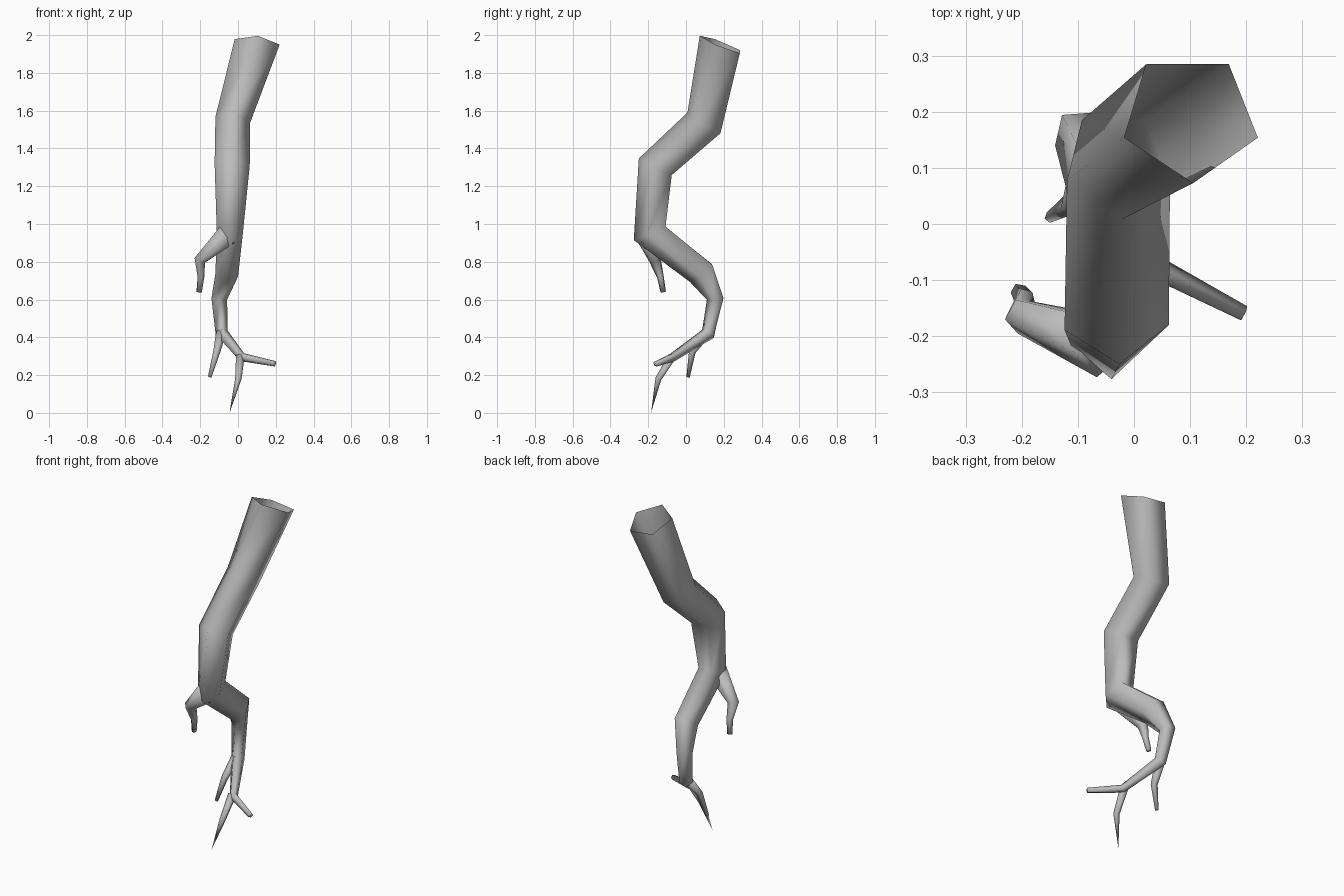
import bpy, bmesh, math
from mathutils import Vector

SIDES = 5

if "Cube" in bpy.data.objects:
    bpy.data.objects.remove(bpy.data.objects["Cube"], do_unlink=True)

# One plain grey for the whole root
grey = bpy.data.materials.new("root grey")
grey.use_nodes = True
grey.diffuse_color = (0.5, 0.5, 0.5, 1)
grey.node_tree.nodes["Principled BSDF"].inputs["Base Color"].default_value = (0.5, 0.5, 0.5, 1)


def tube(name, path, start=None, open_top=False, pointed=False):
    """Five-sided tube; each path entry is x, y, z, side radius, front radius."""
    centres = [Vector(p[:3]) for p in path]
    bm = bmesh.new()
    rings = []
    front = Vector((0, -1, 0))
    for i, (c, p) in enumerate(zip(centres, path)):
        steps = []
        if i > 0:
            steps.append((c - centres[i - 1]).normalized())
        if i < len(path) - 1:
            steps.append((centres[i + 1] - c).normalized())
        along = sum(steps, Vector()).normalized()
        if i == 0 and start:
            along = Vector(start).normalized()
        # carry the front direction from ring to ring so the tube does not twist
        front = (front - along * front.dot(along)).normalized()
        side = along.cross(front)
        ring = []
        for k in range(SIDES):
            a = math.tau * k / SIDES
            ring.append(bm.verts.new(c + front * math.cos(a) * p[4] + side * math.sin(a) * p[3]))
        rings.append(ring)
    for lower, upper in zip(rings, rings[1:]):
        for k in range(SIDES):
            n = (k + 1) % SIDES
            bm.faces.new((lower[k], lower[n], upper[n], upper[k]))
    if not open_top:
        bm.faces.new(rings[0])
    if pointed:
        bmesh.ops.pointmerge(bm, verts=rings[-1], merge_co=centres[-1])
    else:
        bm.faces.new(rings[-1])
    bmesh.ops.recalc_face_normals(bm, faces=bm.faces)
    for f in bm.faces:
        f.smooth = True
    mesh = bpy.data.meshes.new(name)
    bm.to_mesh(mesh)
    bm.free()
    mesh.materials.append(grey)
    obj = bpy.data.objects.new(name, mesh)
    bpy.context.collection.objects.link(obj)
    return obj


# Main root, from the open thick end down to the long forward tip
tube("main_root", [
    (0.10, 0.19, 1.95, 0.126, 0.126),
    (-0.03, 0.105, 1.535, 0.098, 0.112),
    (-0.033, -0.155, 1.30, 0.098, 0.106),
    (-0.045, -0.185, 0.955, 0.072, 0.100),
    (-0.06, 0.085, 0.745, 0.064, 0.082),
    (-0.10, 0.158, 0.605, 0.044, 0.048),
    (-0.085, 0.12, 0.42, 0.035, 0.040),
    (0.02, -0.07, 0.295, 0.024, 0.024),
    (0.195, -0.16, 0.26, 0.015, 0.015),
], start=(-0.12, -0.4, -1), open_top=True)

# Upper side root that bends downwards
tube("upper_side_root", [
    (-0.055, -0.215, 0.945, 0.06, 0.06),
    (-0.20, -0.163, 0.81, 0.032, 0.034),
    (-0.195, -0.135, 0.72, 0.019, 0.019),
    (-0.205, -0.12, 0.64, 0.015, 0.015),
])

# Short rootlet at the back of the lower fork
tube("back_rootlet", [
    (-0.09, 0.11, 0.425, 0.028, 0.028),
    (-0.112, 0.035, 0.325, 0.020, 0.020),
    (-0.15, 0.012, 0.19, 0.010, 0.010),
])

# Pointed rootlet hanging from the forward fork
tube("pointed_rootlet", [
    (0.012, -0.07, 0.30, 0.024, 0.024),
    (0.002, -0.145, 0.18, 0.018, 0.018),
    (-0.045, -0.185, 0.0, 0.005, 0.005),
], pointed=True)
